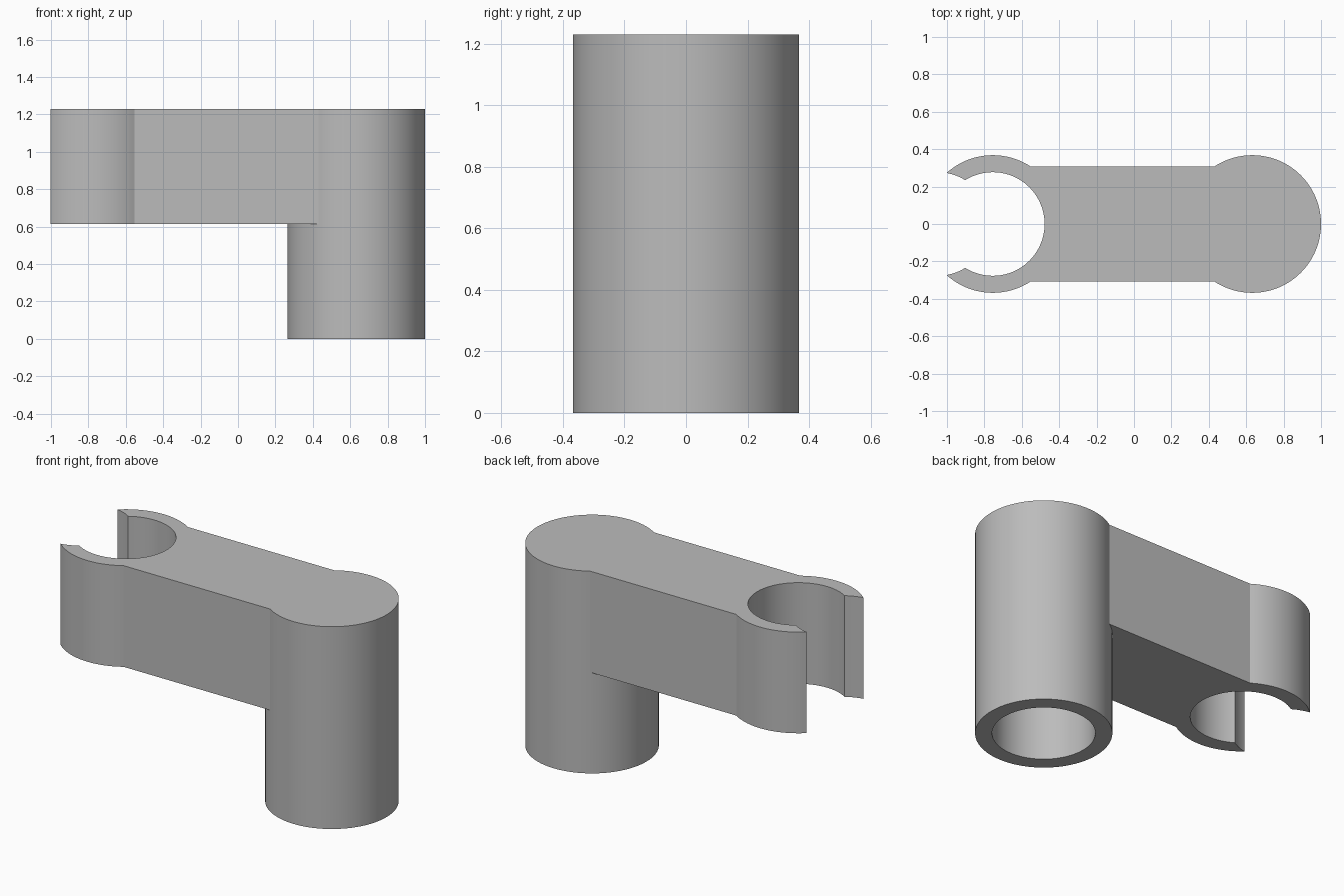
import bpy
import math

cube = bpy.data.objects.get("Cube")
if cube:
    bpy.data.objects.remove(cube, do_unlink=True)

# Main dimensions
TOP, ARM_BASE = 1.23, 0.615
POST_X, CLIP_X, MOUTH_X = 0.632, -0.755, -1.05
OUTER, INNER = 0.368, 0.277
ARM_HALF = 0.308

grey = bpy.data.materials.new("plain grey")
grey.use_nodes = True
colour = (0.5, 0.5, 0.5, 1)
grey.diffuse_color = colour
grey.node_tree.nodes["Principled BSDF"].inputs["Base Color"].default_value = colour


def finish(name):
    obj = bpy.context.object
    obj.name = name
    obj.data.materials.append(grey)
    return obj


def cylinder(name, x, radius, low, high):
    bpy.ops.mesh.primitive_cylinder_add(
        vertices=96, radius=radius, depth=high - low, location=(x, 0, (low + high) / 2))
    return finish(name)


def box(name, x0, x1, half, low, high):
    bpy.ops.mesh.primitive_cube_add(size=1, location=((x0 + x1) / 2, 0, (low + high) / 2))
    bpy.context.object.scale = (x1 - x0, 2 * half, high - low)
    bpy.ops.object.transform_apply(location=False, rotation=False, scale=True)
    return finish(name)


def combine(target, tool, operation):
    mod = target.modifiers.new(tool.name, "BOOLEAN")
    mod.operation, mod.solver, mod.object = operation, "EXACT", tool
    bpy.context.view_layer.objects.active = target
    bpy.ops.object.modifier_apply(modifier=mod.name)
    bpy.data.objects.remove(tool, do_unlink=True)


# Upright post joined to the arm and the clip ring
bracket = cylinder("clip_bracket", POST_X, OUTER, 0, TOP)
combine(bracket, box("arm", CLIP_X, POST_X, ARM_HALF, ARM_BASE, TOP), "UNION")
combine(bracket, cylinder("clip_ring", CLIP_X, OUTER, ARM_BASE, TOP), "UNION")

# Blind bore in the post, clip hole and the clip's open mouth
combine(bracket, cylinder("post_bore", POST_X, INNER, -0.1, ARM_BASE), "DIFFERENCE")
combine(bracket, cylinder("clip_hole", CLIP_X, INNER, ARM_BASE - 0.1, TOP + 0.1), "DIFFERENCE")
combine(bracket, cylinder("clip_mouth", MOUTH_X, INNER, ARM_BASE - 0.1, TOP + 0.1), "DIFFERENCE")

# Smooth walls with crisp rims
bpy.ops.object.select_all(action="DESELECT")
bracket.select_set(True)
bpy.context.view_layer.objects.active = bracket
bpy.ops.object.shade_smooth_by_angle(angle=math.radians(25))
